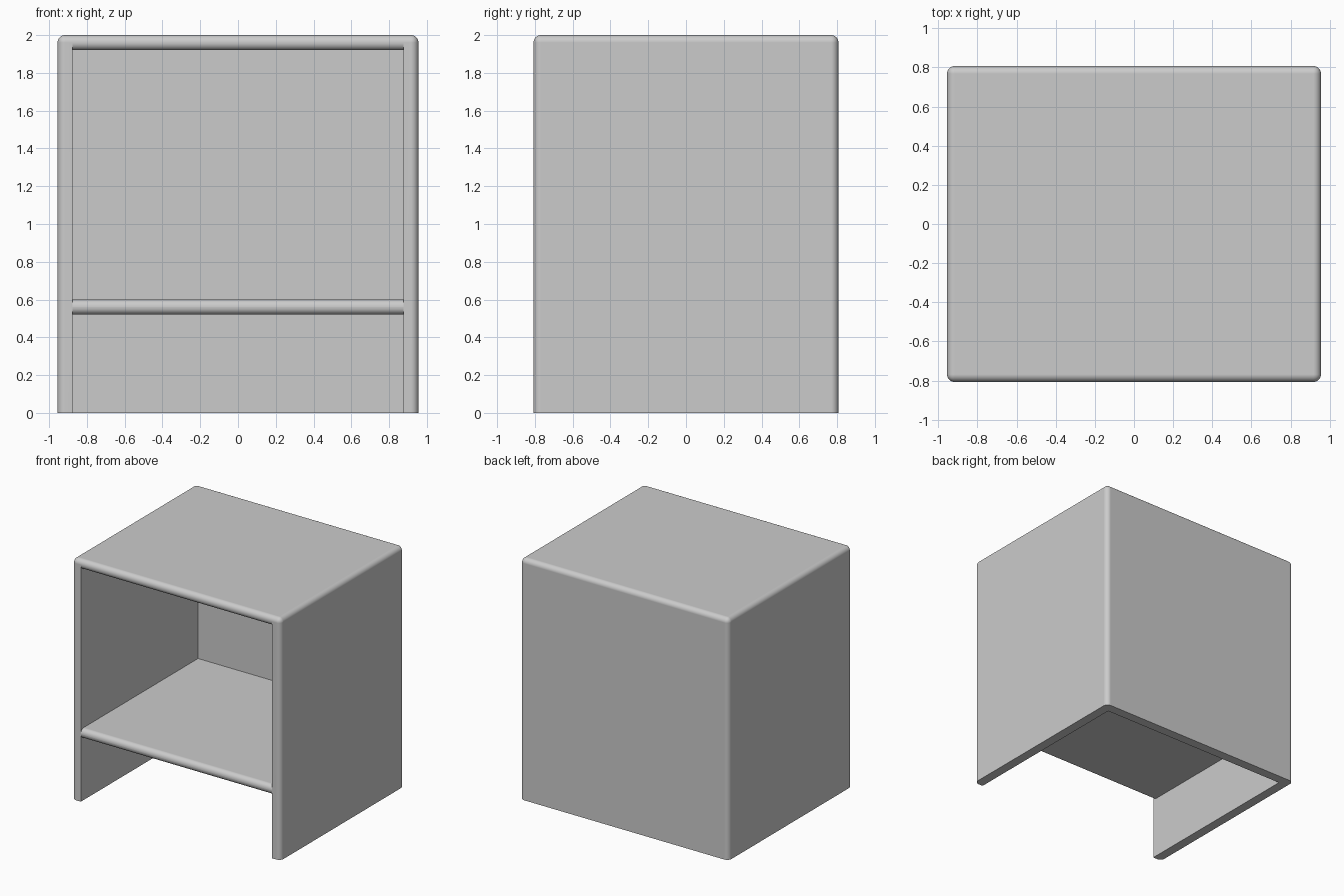
import bpy, bmesh, math

if "Cube" in bpy.data.objects:
    bpy.data.objects.remove(bpy.data.objects["Cube"])

HX, HY, H = 0.955, 0.807, 2.0   # half width, half depth, height
T, R, SEG = 0.08, 0.039, 8      # panel thickness, edge radius, rounding steps
IX, IY = HX - T, HY - T         # inner side and back planes


def link(bm, name):
    bmesh.ops.recalc_face_normals(bm, faces=bm.faces)
    me = bpy.data.meshes.new(name)
    bm.to_mesh(me)
    bm.free()
    ob = bpy.data.objects.new(name, me)
    bpy.context.collection.objects.link(ob)
    return ob


def extrude_yz(name, profile):
    """Extrude a (y, z) outline across the inner width."""
    bm = bmesh.new()
    face = bm.faces.new([bm.verts.new((-IX, y, z)) for y, z in profile])
    ext = bmesh.ops.extrude_face_region(bm, geom=[face])["geom"]
    bmesh.ops.translate(bm, vec=(2 * IX, 0, 0),
                        verts=[v for v in ext if isinstance(v, bmesh.types.BMVert)])
    return link(bm, name)


def arc(cy, cz, a0, a1):
    angles = [math.radians(a0 + (a1 - a0) * i / SEG) for i in range(SEG + 1)]
    return [(cy + R * math.cos(a), cz + R * math.sin(a)) for a in angles]


def smooth(ob):
    bpy.ops.object.select_all(action='DESELECT')
    ob.select_set(True)
    bpy.context.view_layer.objects.active = ob
    bpy.ops.object.shade_smooth_by_angle(angle=math.radians(30))
    ob.modifiers.new("flat_panels", 'WEIGHTED_NORMAL').keep_sharp = True


# Outer block, rounded everywhere except around the bottom
bm = bmesh.new()
bmesh.ops.create_cube(bm, size=1)
for v in bm.verts:
    v.co = (v.co.x * 2 * HX, v.co.y * 2 * HY, (v.co.z + 0.5) * H)
edges = [e for e in bm.edges if max(v.co.z for v in e.verts) > 0.1]
bmesh.ops.bevel(bm, geom=edges, offset=R, offset_type='OFFSET',
                segments=SEG, profile=0.5, affect='EDGES')
shell = link(bm, "cabinet_shell")

# Interior hollow, open at front and bottom, rounding the top panel's lower front edge
hollow = [(IY, -0.5), (IY, H - T)] + arc(-HY + R, H - T + R, 270, 180)
hollow += [(-HY - 0.5, H - T + R), (-HY - 0.5, -0.5)]
cutter = extrude_yz("hollow_cutter", hollow)
cutter.hide_render = True
cut = shell.modifiers.new("hollow", 'BOOLEAN')
cut.operation, cut.solver, cut.object = 'DIFFERENCE', 'EXACT', cutter
bpy.context.view_layer.objects.active = shell
bpy.ops.object.modifier_apply(modifier=cut.name)
bpy.data.objects.remove(cutter)
smooth(shell)

# Shelf with a rounded front nose
Z0, Z1 = 0.52, 0.60
nose = arc(-HY + R, Z1 - R, 90, 180) + arc(-HY + R, Z0 + R, 180, 270)
shelf = extrude_yz("shelf", [(IY, Z0), (IY, Z1)] + nose)
smooth(shelf)
